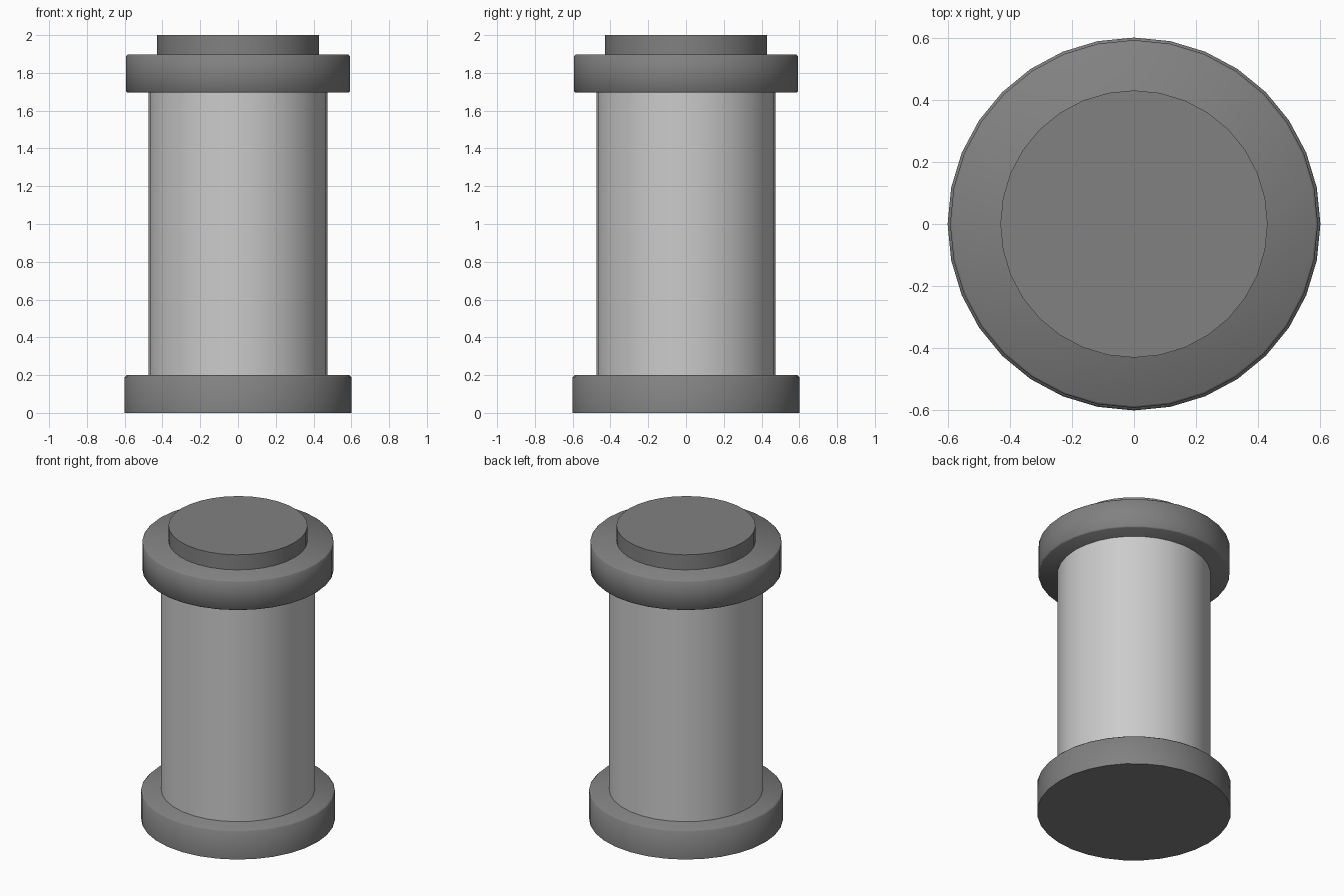
import bpy, bmesh, math

if "Cube" in bpy.data.objects:
    bpy.data.objects.remove(bpy.data.objects["Cube"])

SIDES = 32


def lathe(name, profile, mat=None, smooth=60):
    """Spin a closed (radius, z) profile into a solid; both ends are capped."""
    bm = bmesh.new()
    rings = []
    for r, z in profile:
        rings.append([bm.verts.new((r * math.cos(2 * math.pi * i / SIDES),
                                    r * math.sin(2 * math.pi * i / SIDES), z))
                      for i in range(SIDES)])
    for low, high in zip(rings, rings[1:]):
        for i in range(SIDES):
            j = (i + 1) % SIDES
            bm.faces.new((low[i], low[j], high[j], high[i]))
    bm.faces.new(rings[0][::-1])
    bm.faces.new(rings[-1])
    bmesh.ops.recalc_face_normals(bm, faces=bm.faces)
    mesh = bpy.data.meshes.new(name)
    bm.to_mesh(mesh)
    bm.free()
    obj = bpy.data.objects.new(name, mesh)
    bpy.context.collection.objects.link(obj)
    if mat:
        mesh.materials.append(mat)
    bpy.ops.object.select_all(action='DESELECT')
    obj.select_set(True)
    bpy.context.view_layer.objects.active = obj
    bpy.ops.object.shade_smooth_by_angle(angle=math.radians(smooth))
    return obj


dark = bpy.data.materials.new("dark_grey")
dark.diffuse_color = (0.22, 0.22, 0.22, 1)
dark.use_nodes = True
dark.node_tree.nodes["Principled BSDF"].inputs["Base Color"].default_value = dark.diffuse_color

# Base foot with a softened upper rim
lathe("base", [(0.6, 0), (0.6, 0.19), (0.59, 0.2)], dark)

# Main barrel
lathe("body", [(0.475, 0.2), (0.475, 1.7)])

# Collar with softened rims, and the raised disc on top of it
lathe("collar", [(0.585, 1.695), (0.592, 1.702), (0.592, 1.89), (0.585, 1.897)], dark)
lathe("top_disc", [(0.43, 1.897), (0.43, 2.0)], dark)
